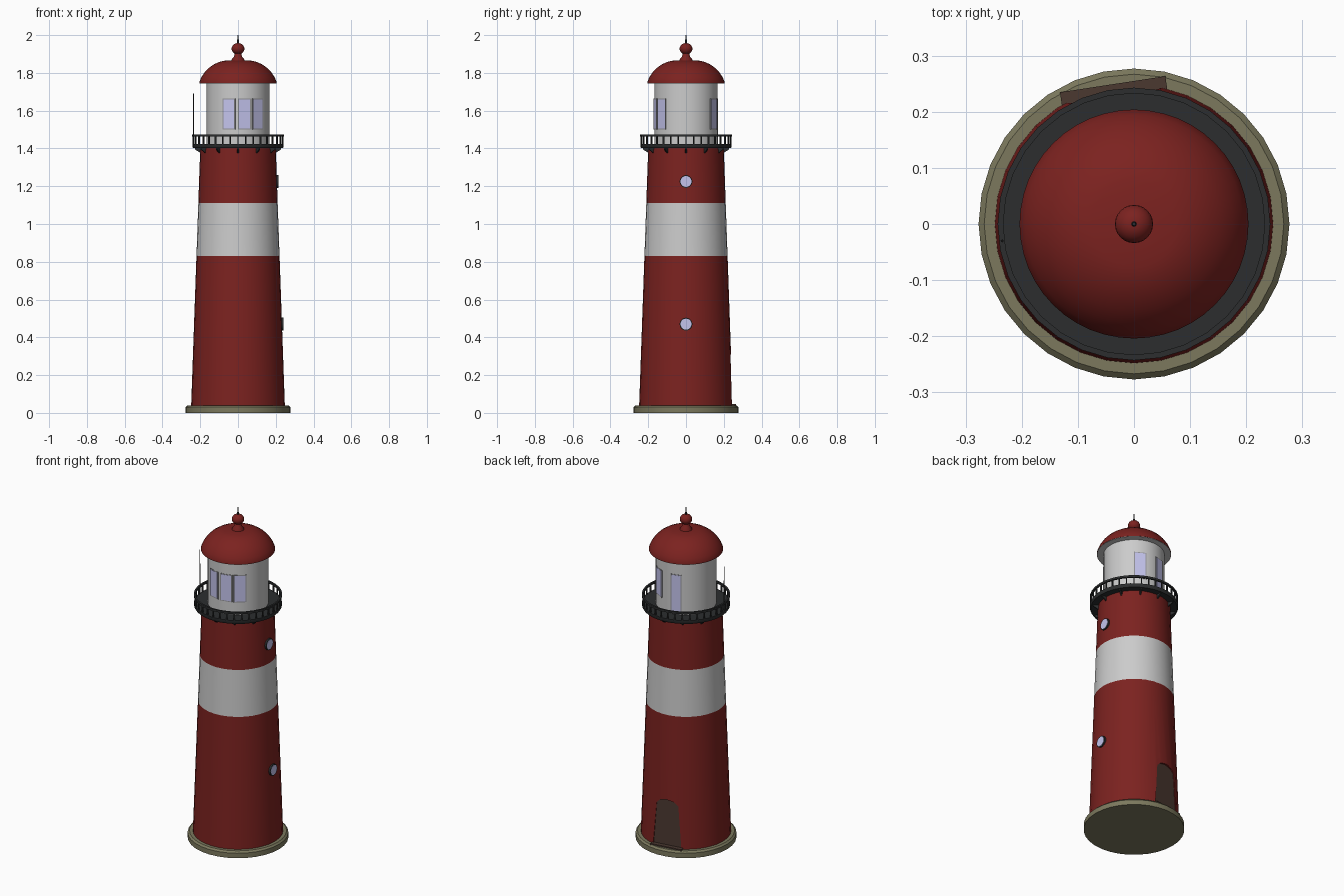
import bpy, bmesh, math
from mathutils import Matrix

if "Cube" in bpy.data.objects:
    bpy.data.objects.remove(bpy.data.objects["Cube"])

SEG = 32


def material(name, rgb):
    m = bpy.data.materials.new(name)
    m.diffuse_color = (*rgb, 1)
    m.use_nodes = True
    m.node_tree.nodes["Principled BSDF"].inputs["Base Color"].default_value = m.diffuse_color
    return m


RED = material("red_paint", (0.2, 0.016, 0.014))
WHITE = material("white_paint", (0.75, 0.75, 0.75))
IRON = material("dark_iron", (0.025, 0.027, 0.028))
STONE = material("stone", (0.2, 0.19, 0.11))
WOOD = material("brown_wood", (0.07, 0.04, 0.03))
GLASS = material("pale_glass", (0.55, 0.55, 0.85))
GREY = material("grey_frame", (0.3, 0.3, 0.32))


def finish(name, bm, mat, smooth=True):
    bmesh.ops.recalc_face_normals(bm, faces=bm.faces)
    me = bpy.data.meshes.new(name)
    bm.to_mesh(me)
    bm.free()
    ob = bpy.data.objects.new(name, me)
    bpy.context.collection.objects.link(ob)
    me.materials.append(mat)
    if smooth:
        bpy.ops.object.select_all(action='DESELECT')
        ob.select_set(True)
        bpy.context.view_layer.objects.active = ob
        bpy.ops.object.shade_smooth_by_angle(angle=math.radians(35))
    return ob


def lathe(name, profile, mat, ring=False, seg=SEG):
    """Revolve (radius, z) points; a ring closes its section, otherwise ends are capped."""
    bm = bmesh.new()
    rows = [[bm.verts.new((r * math.cos(2 * math.pi * i / seg),
                           r * math.sin(2 * math.pi * i / seg), z))
             for i in range(seg)] for r, z in profile]
    pairs = list(zip(rows, rows[1:]))
    if ring:
        pairs.append((rows[-1], rows[0]))
    for a, b in pairs:
        for i in range(seg):
            j = (i + 1) % seg
            bm.faces.new((a[i], a[j], b[j], b[i]))
    if not ring:
        bm.faces.new(rows[0])
        bm.faces.new(rows[-1])
    return finish(name, bm, mat, smooth=True)


def add_box(bm, az, r0, r1, width, z0, z1):
    """Box facing outward at azimuth az (degrees), from radius r0 to r1."""
    m = (Matrix.Rotation(math.radians(az), 4, 'Z')
         @ Matrix.Translation(((r0 + r1) / 2, 0, (z0 + z1) / 2))
         @ Matrix.Diagonal((r1 - r0, width, z1 - z0, 1)))
    bmesh.ops.create_cube(bm, size=1, matrix=m)


def box(name, mat, *args):
    bm = bmesh.new()
    add_box(bm, *args)
    return finish(name, bm, mat, False)


def slab(name, outline, az, r0, r1, mat):
    """Extrude a (sideways, z) outline outward at azimuth az."""
    bm = bmesh.new()
    f = bm.faces.new([bm.verts.new((r0, u, z)) for u, z in outline])
    ext = bmesh.ops.extrude_face_region(bm, geom=[f])
    for v in ext["geom"]:
        if isinstance(v, bmesh.types.BMVert):
            v.co.x = r1
    bmesh.ops.rotate(bm, verts=bm.verts, cent=(0, 0, 0),
                     matrix=Matrix.Rotation(math.radians(az), 3, 'Z'))
    return finish(name, bm, mat, False)


def tower_radius(z):
    return 0.248 - (z - 0.04) * 0.048 / 1.36


# Stone base and banded tapering tower
lathe("base", [(0.277, 0), (0.277, 0.03), (0.267, 0.04)], STONE)
for name, z0, z1, mat in (("lower_tower", 0.035, 0.83, RED),
                          ("white_band", 0.83, 1.11, WHITE),
                          ("upper_tower", 1.11, 1.405, RED)):
    ob = lathe(name, [(tower_radius(z0), z0), (tower_radius(z1), z1)], mat)
    if name == "lower_tower":
        lower = ob

# Entrance: arched recess, door and sill
DOOR_AZ = 98.7
outline = [(-0.086, 0.04), (0.086, 0.04), (0.066, 0.295), (0.045, 0.315),
           (0, 0.325), (-0.045, 0.315), (-0.066, 0.295)]
cutter = slab("door_cutter", outline, DOOR_AZ, 0.222, 0.32, WOOD)
cutter.hide_render = True
cutter.hide_set(True)
mod = lower.modifiers.new("door_recess", 'BOOLEAN')
mod.operation = 'DIFFERENCE'
mod.object = cutter
slab("door", outline, DOOR_AZ, 0.2, 0.227, WOOD)
box("door_sill", WOOD, DOOR_AZ, 0.2, 0.252, 0.19, 0.03, 0.047)

# Round portholes on the right side
for label, z in (("lower", 0.47), ("upper", 1.225)):
    for part, r, out, mat in (("frame", 0.034, 0.007, IRON), ("glass", 0.029, 0.0085, GLASS)):
        bm = bmesh.new()
        x = tower_radius(z) + out
        bmesh.ops.create_cone(bm, cap_ends=True, segments=20, radius1=r, radius2=r, depth=0.03,
                              matrix=Matrix.Translation((x - 0.015, 0, z))
                              @ Matrix.Rotation(math.pi / 2, 4, 'Y'))
        finish(f"{label}_porthole_{part}", bm, mat)

# Gallery deck, rails, balusters and brackets
lathe("gallery_deck", [(0.15, 1.402), (0.238, 1.402), (0.242, 1.408),
                       (0.242, 1.424), (0.15, 1.424)], IRON, ring=True)
lathe("top_rail", [(0.233, 1.463), (0.243, 1.463), (0.243, 1.475), (0.233, 1.475)], IRON, ring=True)
bm = bmesh.new()
for i in range(36):
    add_box(bm, i * 10, 0.234, 0.241, 0.007, 1.42, 1.465)
finish("balusters", bm, IRON, False)
for i in range(12):
    ob = slab("bracket", [(-0.004, 1.37), (0.004, 1.37), (0.004, 1.404), (-0.004, 1.404)],
              i * 30, 0.19, 0.228, IRON)
    for v in ob.data.vertices:
        if v.co.z < 1.38 and v.co.xy.length > 0.21:
            v.co.z = 1.395

# Lantern room with windows and a balcony door
lathe("lantern_room", [(0.167, 1.42), (0.167, 1.75)], WHITE, seg=48)
openings = [("window", a, 0.07, 1.5, 1.665) for a in (-107, -78, -51, 62)]
openings.append(("balcony_door", 106, 0.062, 1.424, 1.665))
for name, az, w, z0, z1 in openings:
    box(name + "_frame", GREY, az, 0.155, 0.1675, w, z0, z1)
    box(name + "_glass", GLASS, az, 0.155, 0.1685, w - 0.01, z0 + 0.005, z1 - 0.005)

# Domed roof, soffit, finial and spike
lathe("roof_soffit", [(0.16, 1.744), (0.203, 1.744), (0.203, 1.75), (0.16, 1.75)], WHITE, ring=True)
lathe("dome_roof", [(0.204, 1.746), (0.204, 1.752), (0.194, 1.777), (0.177, 1.803), (0.155, 1.826),
                    (0.128, 1.845), (0.1, 1.858), (0.075, 1.864), (0.03, 1.867)], RED, seg=48)
ball = [(0.034 * math.sin(t), 1.928 - 0.03 * math.cos(t))
        for t in (math.pi * k / 12 for k in range(2, 12))]
lathe("finial", [(0.034, 1.86), (0.033, 1.872), (0.022, 1.886)] + ball, RED, seg=24)
lathe("roof_spike", [(0.005, 1.95), (0.003, 2.0)], IRON, seg=8)

# Thin aerial on the gallery rail
bm = bmesh.new()
bmesh.ops.create_cone(bm, cap_ends=True, segments=8, radius1=0.003, radius2=0.002, depth=0.28,
                      matrix=Matrix.Translation((-0.235, -0.03, 1.55)))
finish("aerial", bm, IRON)
